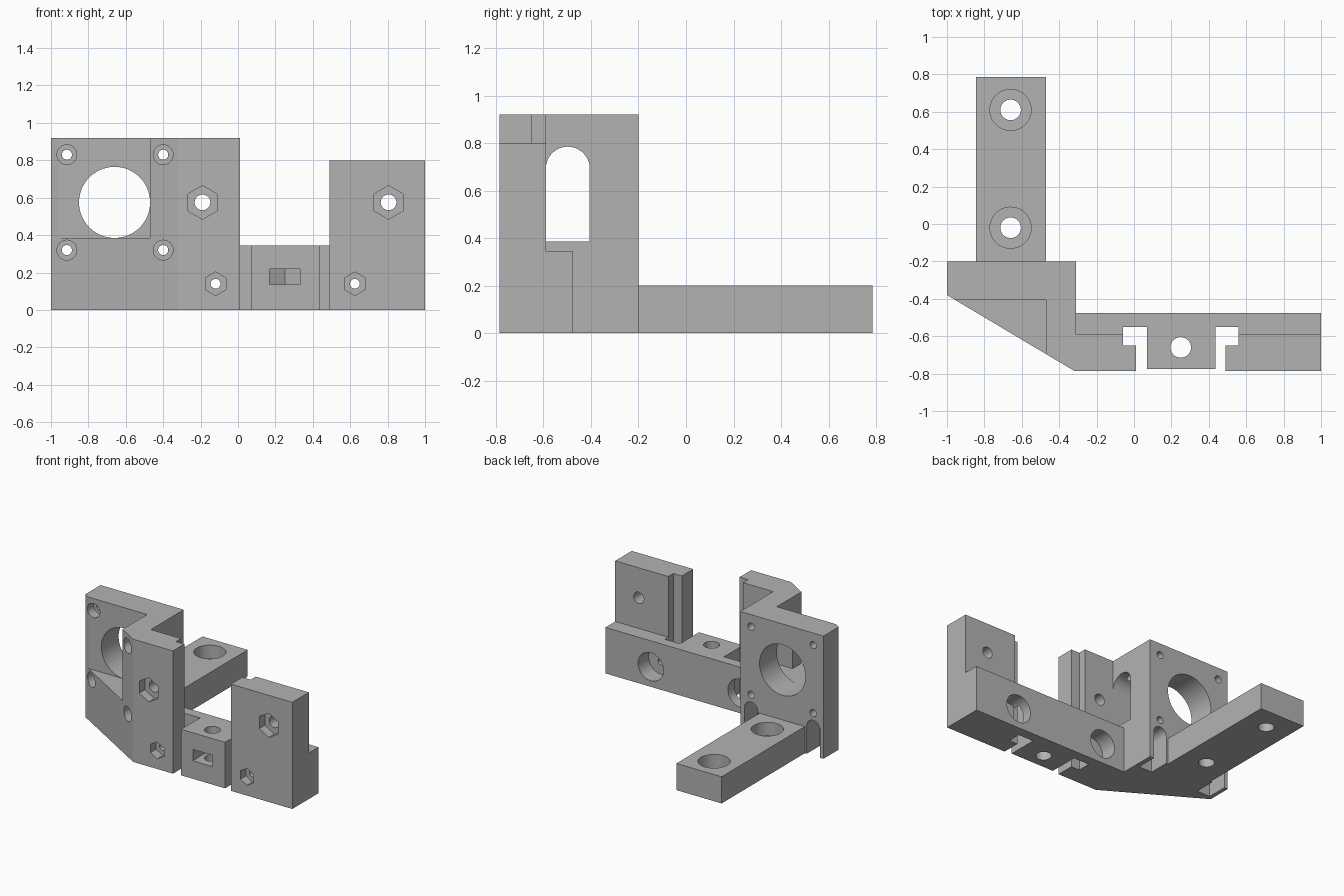
import bpy, bmesh, math
from mathutils import Vector

cube = bpy.data.objects.get("Cube")
if cube:
    bpy.data.objects.remove(cube, do_unlink=True)

grey = bpy.data.materials.new("plain_grey")
grey.use_nodes = True
colour = (0.45, 0.45, 0.45, 1)
grey.diffuse_color = colour
grey.node_tree.nodes["Principled BSDF"].inputs["Base Color"].default_value = colour


def prism(name, profile, axis, lo, hi):
    """Extrude a 2D profile along an axis; profile uses the other two axes in order."""
    def place(p, d):
        p = list(p)
        p.insert("xyz".index(axis), d)
        return Vector(p)
    bm = bmesh.new()
    face = bm.faces.new([bm.verts.new(place(p, lo)) for p in profile])
    top = bmesh.ops.extrude_face_region(bm, geom=[face])
    moved = [g for g in top["geom"] if isinstance(g, bmesh.types.BMVert)]
    bmesh.ops.translate(bm, verts=moved, vec=place((0, 0), hi - lo))
    bmesh.ops.recalc_face_normals(bm, faces=bm.faces)
    mesh = bpy.data.meshes.new(name)
    bm.to_mesh(mesh)
    bm.free()
    mesh.materials.append(grey)
    obj = bpy.data.objects.new(name, mesh)
    bpy.context.collection.objects.link(obj)
    return obj


def ring(cx, cy, r, n=40, start=0.0, sweep=math.tau):
    return [(cx + r * math.cos(start + sweep * i / n),
             cy + r * math.sin(start + sweep * i / n)) for i in range(n)]


def rect(a, b, c, d):
    return [(a, c), (b, c), (b, d), (a, d)]


def arch(cx, r, bottom, top):
    half = ring(cx, top - r, r, 20, 0, math.pi) + [(cx - r, top - r)]
    return half + [(cx - r, bottom), (cx + r, bottom)]


def combine(tool, operation):
    mod = body.modifiers.new(operation.title(), "BOOLEAN")
    mod.object, mod.operation, mod.solver = tool, operation, "EXACT"
    bpy.context.view_layer.objects.active = body
    bpy.ops.object.modifier_apply(modifier=mod.name)
    bpy.data.objects.remove(tool, do_unlink=True)


def cut(profile, axis, lo, hi):
    combine(prism("cutter", profile, axis, lo, hi), "DIFFERENCE")


# Low base: wedge, back rail, centre block and the two T-shaped gaps
left_hook = [(-1, -0.2), (-1, -0.38), (-0.32, -0.785), (0.01, -0.785),
             (0.01, -0.65), (-0.06, -0.65)]
right_hook = [(0.56, -0.65), (0.49, -0.65), (0.49, -0.785), (1, -0.785)]
centre = [(-0.06, -0.55), (0.07, -0.55), (0.07, -0.775),
          (0.435, -0.775), (0.435, -0.55), (0.56, -0.55)]
rail = [(1, -0.475), (-0.31, -0.475), (-0.31, -0.2)]
body = prism("motor_mount_bracket", left_hook + centre + right_hook + rail, "z", 0, 0.345)

# Tall motor side, tall clamp block and mounting arm
tall_left = left_hook + [(-0.06, -0.59), (-0.31, -0.59), (-0.31, -0.2)]
tall_right = right_hook + [(1, -0.59), (0.56, -0.59)]
combine(prism("motor_plate", tall_left, "z", 0, 0.92), "UNION")
combine(prism("clamp_block", tall_right, "z", 0, 0.8), "UNION")
combine(prism("mounting_arm", rect(-0.845, -0.47, -0.3, 0.785), "z", 0, 0.2), "UNION")

# Open pocket in front of the motor plate, and the arched side window
cut(rect(-1.1, -0.47, -0.9, -0.405), "z", 0.385, 1.1)
cut(arch(-0.4975, 0.0925, 0.385, 0.785), "x", -0.6, -0.3)

# Motor opening
cut(ring(-0.66, 0.575, 0.19, 64), "y", -0.5, -0.1)

# Motor screws with head recesses; arched clearances below the lower pair
for x in (-0.915, -0.4):
    for z in (0.32, 0.83):
        cut(ring(x, z, 0.027, 24), "y", -0.9, -0.1)
        cut(ring(x, z, 0.053, 32), "y", -0.9, -0.33)
    cut(arch(x, 0.055, -0.1, 0.265), "y", -0.355, -0.1)

# Arm screw holes with counterbores
for y in (-0.02, 0.61):
    cut(ring(-0.66, y, 0.055, 32), "z", -0.1, 0.3)
    cut(ring(-0.66, y, 0.11, 40), "z", 0.1, 0.3)

# Bolts through the front blocks with hexagonal nut recesses
for x, z, hole, nut in ((-0.19, 0.575, 0.042, 0.09), (0.805, 0.575, 0.042, 0.09),
                        (-0.12, 0.14, 0.026, 0.063), (0.625, 0.14, 0.026, 0.063)):
    cut(ring(x, z, hole, 28), "y", -0.9, -0.4)
    cut(ring(x, z, nut, 6, math.pi / 6), "y", -0.9, -0.72)

# Wide rear recesses in the rail
for x in (-0.12, 0.625):
    cut(ring(x, 0.15, 0.105, 40), "y", -0.6, -0.4)

# Centre block: vertical hole and pointed nut slot
cut(ring(0.25, -0.66, 0.055, 32), "z", -0.1, 0.5)
cut([(0.1675, -0.9), (0.3325, -0.9), (0.3325, -0.612), (0.25, -0.565), (0.1675, -0.612)],
    "z", 0.135, 0.22)

# Smooth bores, sharp edges
bpy.ops.object.select_all(action="DESELECT")
body.select_set(True)
bpy.context.view_layer.objects.active = body
bpy.ops.object.shade_smooth_by_angle(angle=math.radians(30))
